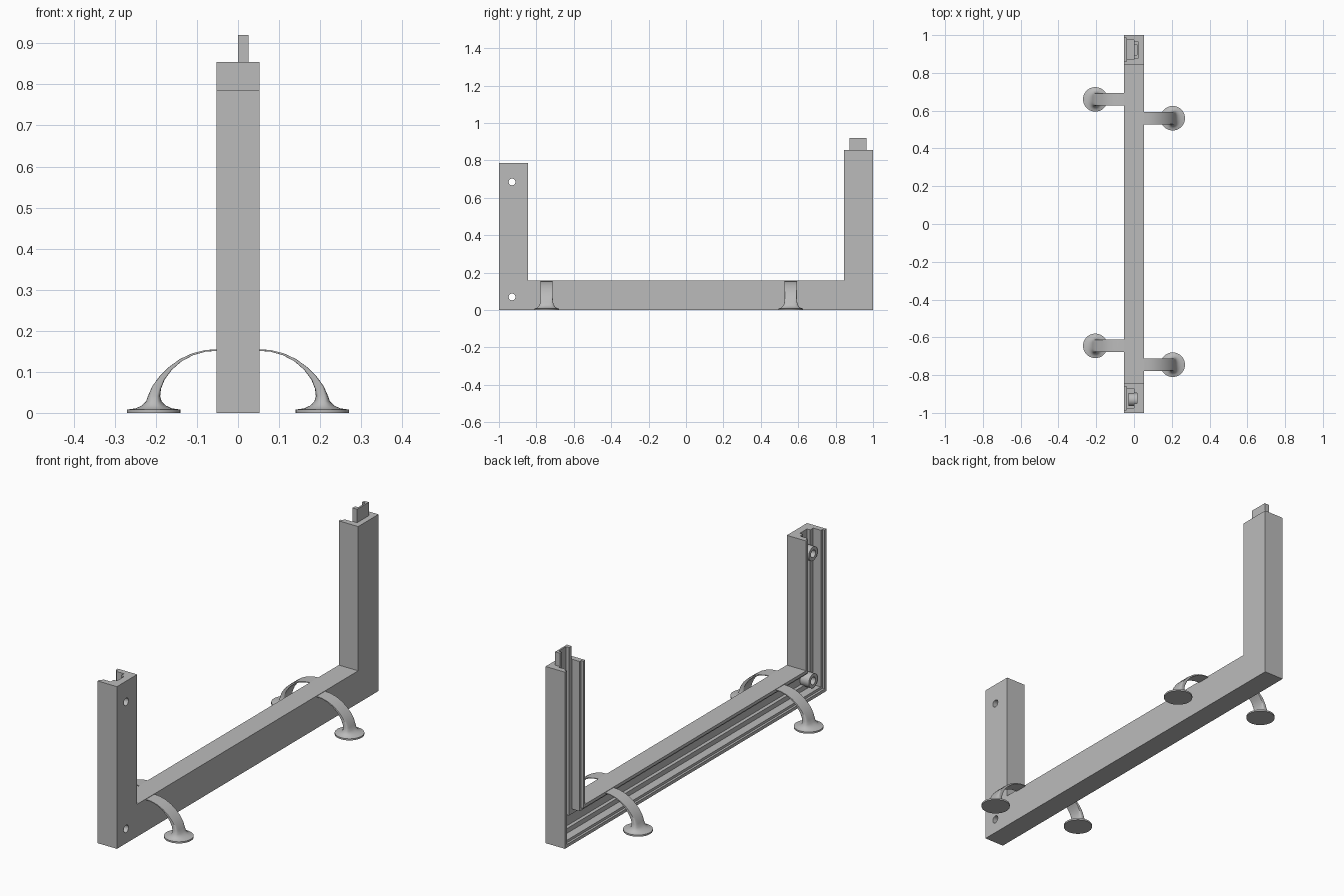
import bpy, bmesh, math
from mathutils import Vector

if "Cube" in bpy.data.objects:
    bpy.data.objects.remove(bpy.data.objects["Cube"])

grey = bpy.data.materials.new("plain grey")
grey.diffuse_color = (0.5, 0.5, 0.5, 1)
grey.use_nodes = True
grey.node_tree.nodes["Principled BSDF"].inputs["Base Color"].default_value = grey.diffuse_color


def finish(name, bm):
    bmesh.ops.recalc_face_normals(bm, faces=bm.faces)
    me = bpy.data.meshes.new(name)
    bm.to_mesh(me)
    bm.free()
    me.materials.append(grey)
    ob = bpy.data.objects.new(name, me)
    bpy.context.collection.objects.link(ob)
    return ob


def prism(name, pts, vec):
    """Extrude a polygon of 3D points along vec."""
    bm = bmesh.new()
    f = bm.faces.new([bm.verts.new(p) for p in pts])
    r = bmesh.ops.extrude_face_region(bm, geom=[f])
    bmesh.ops.translate(bm, verts=[v for v in r["geom"] if isinstance(v, bmesh.types.BMVert)], vec=vec)
    return finish(name, bm)


def u_solid(name, i, x0, x1, top_front, top_back):
    """U-shaped solid whose bars are inset by i on both sides."""
    a, b, h = 1 - i, 0.845 + i, 0.157 - i
    yz = [(-a, i), (a, i), (a, top_back), (b, top_back), (b, h),
          (-b, h), (-b, top_front), (-a, top_front)]
    return prism(name, [(x0, y, z) for y, z in yz], (x1 - x0, 0, 0))


def rod(name, y, z, r, x0, x1, n=32):
    ring = [(x0, y + r * math.cos(t * math.tau / n), z + r * math.sin(t * math.tau / n)) for t in range(n)]
    return prism(name, ring, (x1 - x0, 0, 0))


def cut(ob, cutter):
    m = ob.modifiers.new("cut", "BOOLEAN")
    m.operation, m.solver, m.object = "DIFFERENCE", "EXACT", cutter
    bpy.context.view_layer.objects.active = ob
    bpy.ops.object.modifier_apply(modifier=m.name)
    bpy.data.objects.remove(cutter)


def smooth(ob, deg=35):
    bpy.ops.object.select_all(action="DESELECT")
    ob.select_set(True)
    bpy.context.view_layer.objects.active = ob
    bpy.ops.object.shade_smooth_by_angle(angle=math.radians(deg))


# U frame with a stepped channel open on the -x side and at the post tops
frame = u_solid("frame", 0, -0.052, 0.052, 0.785, 0.855)
for inset, depth in ((0.015, -0.041), (0.027, 0.0), (0.05, 0.017)):
    cut(frame, u_solid("cutter", inset, -0.08, depth, 1.1, 1.1))

# screw holes in the front post, each with a round boss
for k, z in enumerate((0.07, 0.685)):
    boss = rod(f"screw_boss_{k + 1}", -0.93, z, 0.034, -0.03, 0.018)
    for ob in (frame, boss):
        cut(ob, rod("cutter", -0.93, z, 0.018, -0.1, 0.1))
    smooth(boss)

# connector tongue on the back post
tongue = [(0.0, 0.875), (0.025, 0.875), (0.025, 0.965), (0.0, 0.965),
          (0.0, 0.95), (0.017, 0.95), (0.017, 0.895), (0.0, 0.895)]
prism("connector_tongue", [(x, y, 0.83) for x, y in tongue], (0, 0, 0.09))


def foot(name, side, yc):
    """Arched arm lofted into a flared round foot."""
    # x, z, slope angle of section, half thickness, half width, squareness
    secs = [(0.045, 0.1535, 90, 0.002, 0.0325, 0.08),
            (0.08, 0.151, 82, 0.002, 0.0325, 0.08),
            (0.11, 0.143, 70, 0.0025, 0.0325, 0.08),
            (0.14, 0.128, 57, 0.0035, 0.0325, 0.08),
            (0.165, 0.108, 45, 0.005, 0.0325, 0.1),
            (0.185, 0.085, 32, 0.0075, 0.0325, 0.15),
            (0.198, 0.062, 18, 0.011, 0.0325, 0.3),
            (0.204, 0.042, 5, 0.0145, 0.034, 0.5),
            (0.205, 0.028, 0, 0.019, 0.038, 0.7),
            (0.205, 0.018, 0, 0.029, 0.045, 0.9),
            (0.205, 0.011, 0, 0.044, 0.054, 1),
            (0.205, 0.008, 0, 0.065, 0.065, 1),
            (0.205, 0.0, 0, 0.065, 0.065, 1)]
    bm, rings, n = bmesh.new(), [], 40
    for x, z, ang, t, w, e in secs:
        a = math.radians(ang)
        ring = []
        for k in range(n):
            c, s = math.cos((k + 0.5) * math.tau / n), math.sin((k + 0.5) * math.tau / n)
            u = t * math.copysign(abs(c) ** e, c)
            v = w * math.copysign(abs(s) ** e, s)
            ring.append(bm.verts.new((side * (x + u * math.cos(a)), yc + v, z + u * math.sin(a))))
        rings.append(ring)
    for p, q in zip(rings, rings[1:]):
        for k in range(n):
            bm.faces.new((p[k], p[(k + 1) % n], q[(k + 1) % n], q[k]))
    bm.faces.new(rings[0])
    bm.faces.new(rings[-1])
    smooth(finish(name, bm), 40)


# four feet, staggered on the two sides
for k, (side, yc) in enumerate(((-1, 0.66), (-1, -0.645), (1, 0.56), (1, -0.745))):
    foot(f"foot_{k + 1}", side, yc)
